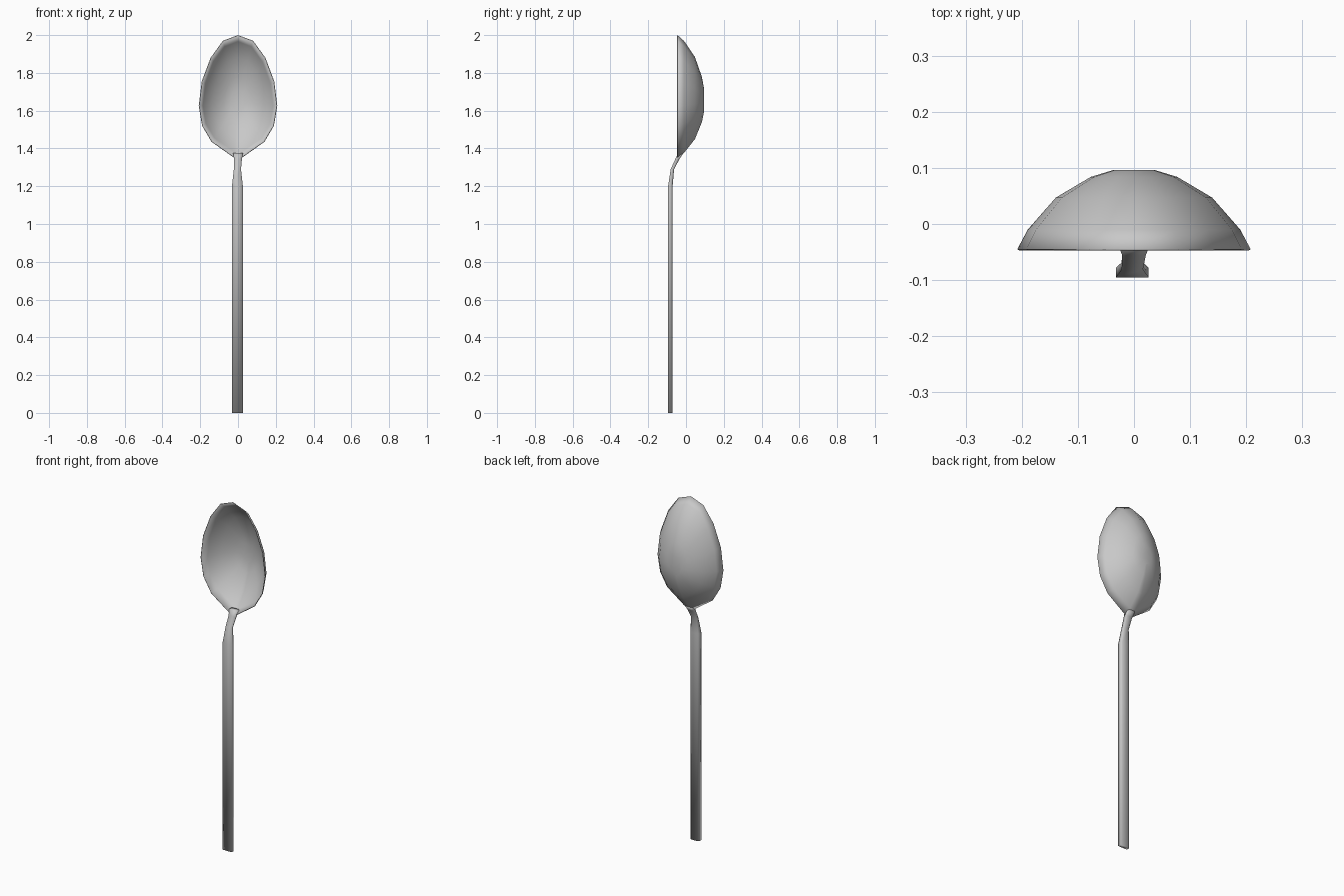
import bpy
import bmesh

# Remove the default cube
cube = bpy.data.objects.get("Cube")
if cube:
    bpy.data.objects.remove(cube, do_unlink=True)

# Brushed steel colour
steel = bpy.data.materials.new("steel_grey")
steel.use_nodes = True
colour = (0.58, 0.58, 0.58, 1)
steel.diffuse_color = colour
steel.node_tree.nodes["Principled BSDF"].inputs["Base Color"].default_value = colour


def loft(name, rings, cap_start, cap_end):
    """Skin a list of closed rings and shade the result smooth."""
    bm = bmesh.new()
    loops = [[bm.verts.new(p) for p in ring] for ring in rings]
    for low, high in zip(loops, loops[1:]):
        for i in range(len(low)):
            j = (i + 1) % len(low)
            bm.faces.new((low[i], low[j], high[j], high[i]))
    if cap_start:
        bm.faces.new(loops[0])
    if cap_end:
        bm.faces.new(loops[-1])
    bmesh.ops.recalc_face_normals(bm, faces=bm.faces)
    mesh = bpy.data.meshes.new(name)
    bm.to_mesh(mesh)
    bm.free()
    mesh.materials.append(steel)
    mesh.shade_smooth()
    obj = bpy.data.objects.new(name, mesh)
    bpy.context.collection.objects.link(obj)
    return obj


# Bowl: right half of the rim outline (x, z), mirrored, then shrunk toward the back
half = [(0.08, 1.97), (0.145, 1.88), (0.192, 1.755), (0.208, 1.625),
        (0.19, 1.52), (0.14, 1.435), (0.02, 1.35)]
outline = [(0, 2.0)] + half + [(-x, z) for x, z in reversed(half)]
CENTRE = 1.65
layers = [(1, -0.045), (0.91, -0.01), (0.67, 0.047), (0.37, 0.084), (0.18, 0.096)]
bowl = loft("bowl",
            [[(x * s, y, CENTRE + (z - CENTRE) * s) for x, z in outline]
             for s, y in layers], False, True)

# Face the shell outward and give it a thin wall
bm = bmesh.new()
bm.from_mesh(bowl.data)
bm.faces.ensure_lookup_table()
if max(bm.faces, key=lambda f: f.calc_center_median().y).normal.y < 0:
    bmesh.ops.reverse_faces(bm, faces=bm.faces)
bm.to_mesh(bowl.data)
bm.free()
wall = bowl.modifiers.new("wall", "SOLIDIFY")
wall.thickness = 0.004
wall.offset = -1

# Handle with neck: (height, half width, front y, back y), chamfered at the back
stations = [(0, 0.029, -0.095, -0.071), (1.2, 0.029, -0.095, -0.071),
            (1.29, 0.019, -0.081, -0.063), (1.345, 0.021, -0.056, -0.034),
            (1.375, 0.026, -0.043, -0.014)]


def section(z, w, front, back):
    side = back - (back - front) * 0.3
    cx = -0.003 if z < 1.3 else 0
    right = [(w, front), (w, side), (w * 0.7, back)]
    pts = right + [(-x, y) for x, y in reversed(right)]
    return [(cx + x, y, z) for x, y in pts]


loft("handle", [section(*s) for s in stations], True, True)
